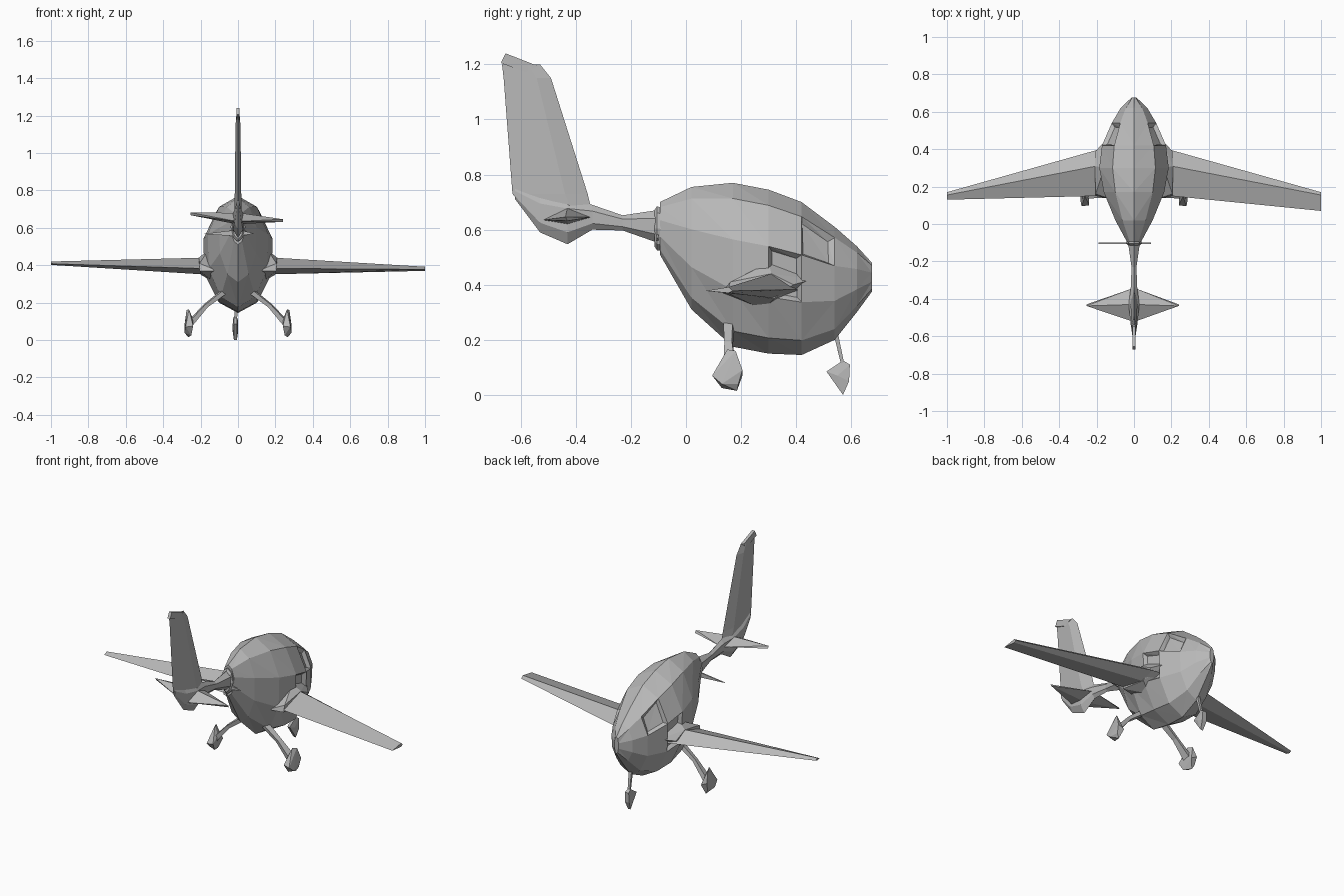
import bpy, bmesh, math
from mathutils import Vector

cube = bpy.data.objects.get("Cube")
if cube:
    bpy.data.objects.remove(cube, do_unlink=True)

grey = bpy.data.materials.new("plain_grey")
grey.use_nodes = True
colour = (0.48, 0.48, 0.48, 1)
grey.diffuse_color = colour
grey.node_tree.nodes["Principled BSDF"].inputs["Base Color"].default_value = colour


def finish(name, bm):
    bmesh.ops.recalc_face_normals(bm, faces=bm.faces)
    mesh = bpy.data.meshes.new(name)
    bm.to_mesh(mesh)
    bm.free()
    mesh.materials.append(grey)
    obj = bpy.data.objects.new(name, mesh)
    bpy.context.collection.objects.link(obj)
    return obj


def loft(name, rings):
    """Skin a row of equal-sized rings and cap both ends."""
    bm = bmesh.new()
    loops = [[bm.verts.new(p) for p in ring] for ring in rings]
    n = len(loops[0])
    for a, b in zip(loops, loops[1:]):
        for i in range(n):
            j = (i + 1) % n
            bm.faces.new((a[i], a[j], b[j], b[i]))
    bm.faces.new(loops[0])
    bm.faces.new(loops[-1])
    return finish(name, bm)


def hull(name, points):
    bm = bmesh.new()
    for p in points:
        bm.verts.new(p)
    bmesh.ops.convex_hull(bm, input=bm.verts)
    return finish(name, bm)


def section(y, low, high, half, sides=10, turn=0.0):
    """Upright oval ring, slightly narrowed toward the keel."""
    ring = []
    for i in range(sides):
        a = math.tau * (i + turn) / sides
        s, c = math.sin(a), math.cos(a)
        width = half * (1 - 0.1 * max(0, -c))
        ring.append((width * s, y, (low + high) / 2 + c * (high - low) / 2))
    return ring


# Faceted egg-shaped cabin, with alternate rings twisted for triangular facets
stations = [(-0.095, 0.51, 0.70, 0.04), (0.02, 0.31, 0.755, 0.105),
            (0.17, 0.175, 0.77, 0.17), (0.30, 0.15, 0.745, 0.195),
            (0.42, 0.145, 0.70, 0.18), (0.54, 0.20, 0.61, 0.125),
            (0.62, 0.30, 0.54, 0.075), (0.675, 0.375, 0.48, 0.015)]
cabin = loft("cabin", [section(*s) for s in stations])
bm = bmesh.new()
bm.from_mesh(cabin.data)
# Recessed side windows in the forward upper flanks
panes = []
for f in bm.faces:
    c = f.calc_center_median()
    if 0.33 < c.y < 0.52 and 0.42 < c.z < 0.56 and abs(c.x) > 0.08:
        panes.append(f)
if panes:
    bmesh.ops.inset_individual(bm, faces=panes, thickness=0.022, depth=-0.02)
bmesh.ops.triangulate(bm, faces=bm.faces, quad_method="LONG_EDGE")
bm.to_mesh(cabin.data)
bm.free()

# Propeller collar and blade behind the cabin
loft("propeller_collar", [section(-0.115, 0.54, 0.67, 0.03, 8),
                          section(-0.105, 0.525, 0.685, 0.04, 8),
                          section(-0.09, 0.525, 0.68, 0.04, 8)])
hull("propeller_blade", [(x, y, z) for y in (-0.107, -0.099) for x, z in
                         ((-0.19, 0.567), (0, 0.555), (0, 0.59), (0.09, 0.57))])

# Tail boom swelling into the pod below the fin
loft("tail_boom", [section(-0.11, 0.555, 0.67, 0.035, 6),
                   section(-0.23, 0.597, 0.652, 0.015, 6),
                   section(-0.34, 0.60, 0.69, 0.02, 6),
                   section(-0.43, 0.547, 0.72, 0.033, 6),
                   section(-0.53, 0.59, 0.73, 0.022, 6),
                   section(-0.62, 0.71, 0.75, 0.006, 6)])

# Tall fin: diamond-like sections from base to clipped top
fin = []
for z, back, front, half in ((0.68, -0.59, -0.345, 0.02), (0.73, -0.63, -0.357, 0.018),
                             (1.15, -0.662, -0.49, 0.013), (1.20, -0.668, -0.53, 0.009)):
    mid = back + (front - back) * 0.7
    fin.append([(0, back, z), (half, mid, z), (0, front, z), (-half, mid, z)])
loft("fin", fin)
hull("fin_cap", [(x, y, z) for x in (-0.009, 0.009) for y, z in
                 ((-0.672, 1.205), (-0.655, 1.24), (-0.54, 1.195), (-0.58, 1.17))])

# Kite-shaped tailplane, one half each side, with slight roll
for side, name, tip in ((1, "tailplane_left", (0.24, -0.43, 0.632)),
                        (-1, "tailplane_right", (-0.255, -0.43, 0.668))):
    x = 0.01 * side
    hull(name, [(x, -0.345, 0.645), (x, -0.52, 0.635), (x, -0.43, 0.68),
                (x, -0.43, 0.62), tip, (tip[0], tip[1] - 0.008, tip[2] + 0.014)])


def wing_ring(x, back, ridge, front, low, high):
    mid = low + (high - low) * 0.35
    return [(x, back, mid), (x, ridge, high), (x, front, mid), (x, ridge, low)]


# Tapered wings with a long ridge; the two tips differ
for side, name, back, low, high in ((1, "wing_left", 0.07, 0.37, 0.392),
                                    (-1, "wing_right", 0.13, 0.402, 0.42)):
    loft(name, [wing_ring(side * 0.10, 0.16, 0.32, 0.42, 0.34, 0.45),
                wing_ring(side * 0.20, 0.15, 0.31, 0.395, 0.352, 0.44),
                wing_ring(side, back, 0.155, 0.17, low, high)])

# Blended wing root lumps
for side, name in ((1, "wing_root_left"), (-1, "wing_root_right")):
    hull(name, [(side * x, y, z) for x, y, z in
                ((0.11, 0.13, 0.37), (0.205, 0.15, 0.37), (0.205, 0.16, 0.41),
                 (0.21, 0.31, 0.44), (0.205, 0.39, 0.40), (0.20, 0.32, 0.35),
                 (0.14, 0.46, 0.42), (0.16, 0.30, 0.48), (0.13, 0.28, 0.31))])


def strut(name, points, radii):
    """Four-sided strut along a short path."""
    rings = []
    for i, p in enumerate(points):
        way = Vector(points[min(i + 1, len(points) - 1)]) - Vector(points[max(i - 1, 0)])
        u = way.cross(Vector((0, 1, 0.3))).normalized()
        v = way.cross(u).normalized()
        w, d = radii[i]
        rings.append([Vector(p) + u * a * w + v * b * d
                      for a, b in ((1, 1), (-1, 1), (-1, -1), (1, -1))])
    loft(name, rings)


# Main legs and wheel fairings
for side, name in ((1, "left"), (-1, "right")):
    strut("main_leg_" + name,
          [(side * 0.06, 0.155, 0.27), (side * 0.17, 0.155, 0.185), (side * 0.255, 0.16, 0.09)],
          [(0.013, 0.018), (0.010, 0.014), (0.014, 0.022)])
    hull("main_wheel_" + name, [(side * x, y, z) for x, y, z in
         ((0.262, 0.15, 0.165), (0.275, 0.18, 0.16), (0.24, 0.15, 0.11),
          (0.285, 0.205, 0.09), (0.245, 0.205, 0.07), (0.24, 0.10, 0.075),
          (0.28, 0.095, 0.07), (0.287, 0.13, 0.04), (0.25, 0.13, 0.025),
          (0.265, 0.185, 0.015), (0.28, 0.19, 0.04))])

# Nose leg and wheel fairing
strut("nose_leg", [(-0.005, 0.54, 0.24), (-0.012, 0.568, 0.115)],
      [(0.010, 0.008), (0.007, 0.006)])
hull("nose_wheel", [(x - 0.014, y, z) for s in (-1, 1) for x, y, z in
     ((s * 0.008, 0.51, 0.085), (s * 0.008, 0.57, 0.125), (s * 0.013, 0.595, 0.11),
      (s * 0.015, 0.592, 0.05), (s * 0.008, 0.57, 0.0), (s * 0.015, 0.55, 0.07))])
